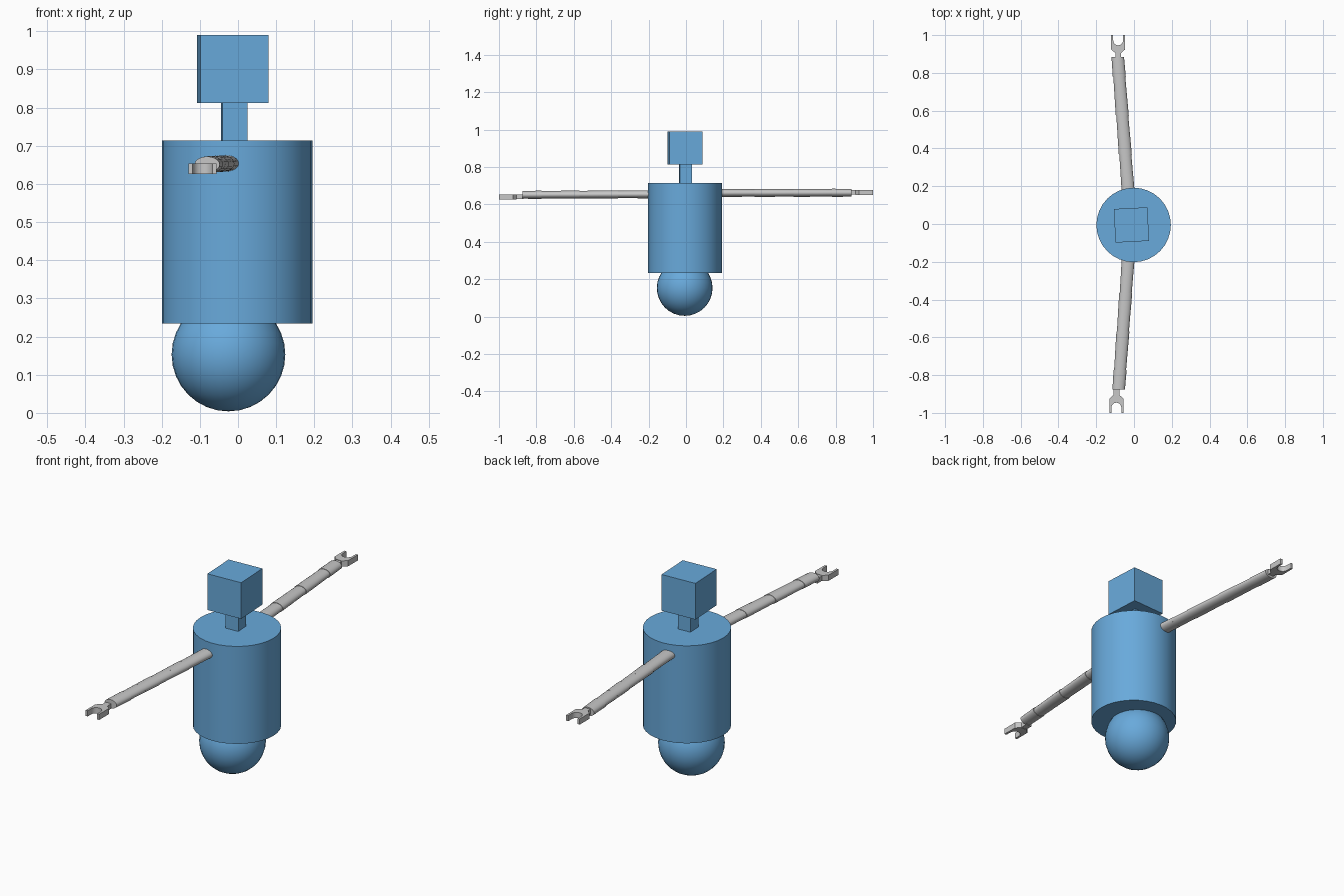
import bpy, bmesh, math
from mathutils import Matrix, Vector

if "Cube" in bpy.data.objects:
    bpy.data.objects.remove(bpy.data.objects["Cube"])


def material(name, rgb):
    m = bpy.data.materials.new(name)
    m.diffuse_color = (*rgb, 1)
    m.use_nodes = True
    m.node_tree.nodes["Principled BSDF"].inputs["Base Color"].default_value = m.diffuse_color
    return m


blue = material("sky_blue", (0.14, 0.40, 0.71))
grey = material("light_grey", (0.57, 0.57, 0.57))


def finish(name, bm, mat, smooth=False):
    bmesh.ops.recalc_face_normals(bm, faces=bm.faces)
    me = bpy.data.meshes.new(name)
    bm.to_mesh(me)
    bm.free()
    me.materials.append(mat)
    ob = bpy.data.objects.new(name, me)
    bpy.context.collection.objects.link(ob)
    if smooth:
        bpy.ops.object.select_all(action='DESELECT')
        ob.select_set(True)
        bpy.context.view_layer.objects.active = ob
        bpy.ops.object.shade_smooth_by_angle(angle=math.radians(35))
    return ob


def box(name, centre, size, turn, mat):
    bm = bmesh.new()
    m = (Matrix.Translation(centre) @ Matrix.Rotation(turn, 4, 'Z')
         @ Matrix.Diagonal((*size, 1)))
    bmesh.ops.create_cube(bm, size=1, matrix=m)
    return finish(name, bm, mat)


# Ball base
bm = bmesh.new()
bmesh.ops.create_uvsphere(bm, u_segments=32, v_segments=16, radius=0.149,
                          matrix=Matrix.Translation((-0.025, -0.007, 0.153)))
finish("ball_base", bm, blue, True)

# Cylinder body
bm = bmesh.new()
bmesh.ops.create_cone(bm, cap_ends=True, segments=32, radius1=0.197, radius2=0.197,
                      depth=0.48, matrix=Matrix.Translation((-0.002, -0.005, 0.474)))
finish("body", bm, blue, True)

# Neck and head, turned slightly
turn = math.radians(3)
box("neck", (-0.01, -0.002, 0.764), (0.066, 0.066, 0.11), turn, blue)
box("head", (-0.0135, -0.005, 0.901), (0.178, 0.178, 0.178), turn, blue)


def arm(label, side, start, end, hand_x, hand_z):
    start, end = Vector(start), Vector(end)
    count = 7
    # Flattened overlapping sleeve segments
    for i in range(count):
        a = start.lerp(end, i / count)
        b = start.lerp(end, (i + 1.03) / count if i < count - 1 else 1)
        r = 0.033 if i % 2 else 0.0345
        bm = bmesh.new()
        rings = []
        for p, k in ((a, 1.0), (b, 0.96)):
            rings.append([bm.verts.new((p.x + r * k * math.cos(t), p.y,
                                        p.z + 0.63 * r * k * math.sin(t)))
                          for t in (math.tau * j / 20 for j in range(20))])
        for j in range(20):
            n = (j + 1) % 20
            bm.faces.new((rings[0][j], rings[0][n], rings[1][n], rings[1][j]))
        bm.faces.new(rings[0])
        bm.faces.new(rings[1])
        finish(f"{label}_arm_segment_{i + 1}", bm, grey, True)

    # Wrist
    box(f"{label}_wrist", (hand_x, side * 0.893, hand_z), (0.03, 0.05, 0.024), 0, grey)

    # Open claw: half outline mirrored, with a round notch
    half = [(0.015, 0.905), (0.037, 0.924), (0.037, 1.0), (0.026, 1.0)]
    half += [(0.026 * math.cos(t), 0.972 - 0.026 * math.sin(t))
             for t in (math.pi / 2 * k / 6 for k in range(7))]
    outline = half + [(-x, y) for x, y in reversed(half[:-1])]
    bm = bmesh.new()
    face = bm.faces.new([bm.verts.new((hand_x + x, side * y, hand_z - 0.014))
                         for x, y in outline])
    ext = bmesh.ops.extrude_face_region(bm, geom=[face])
    tops = [v for v in ext["geom"] if isinstance(v, bmesh.types.BMVert)]
    bmesh.ops.translate(bm, verts=tops, vec=(0, 0, 0.028))
    finish(f"{label}_claw", bm, grey, True)


arm("back", 1, (-0.030, 0.16, 0.661), (-0.086, 0.885, 0.662), -0.084, 0.664)
arm("front", -1, (-0.029, -0.16, 0.654), (-0.081, -0.875, 0.651), -0.093, 0.640)
